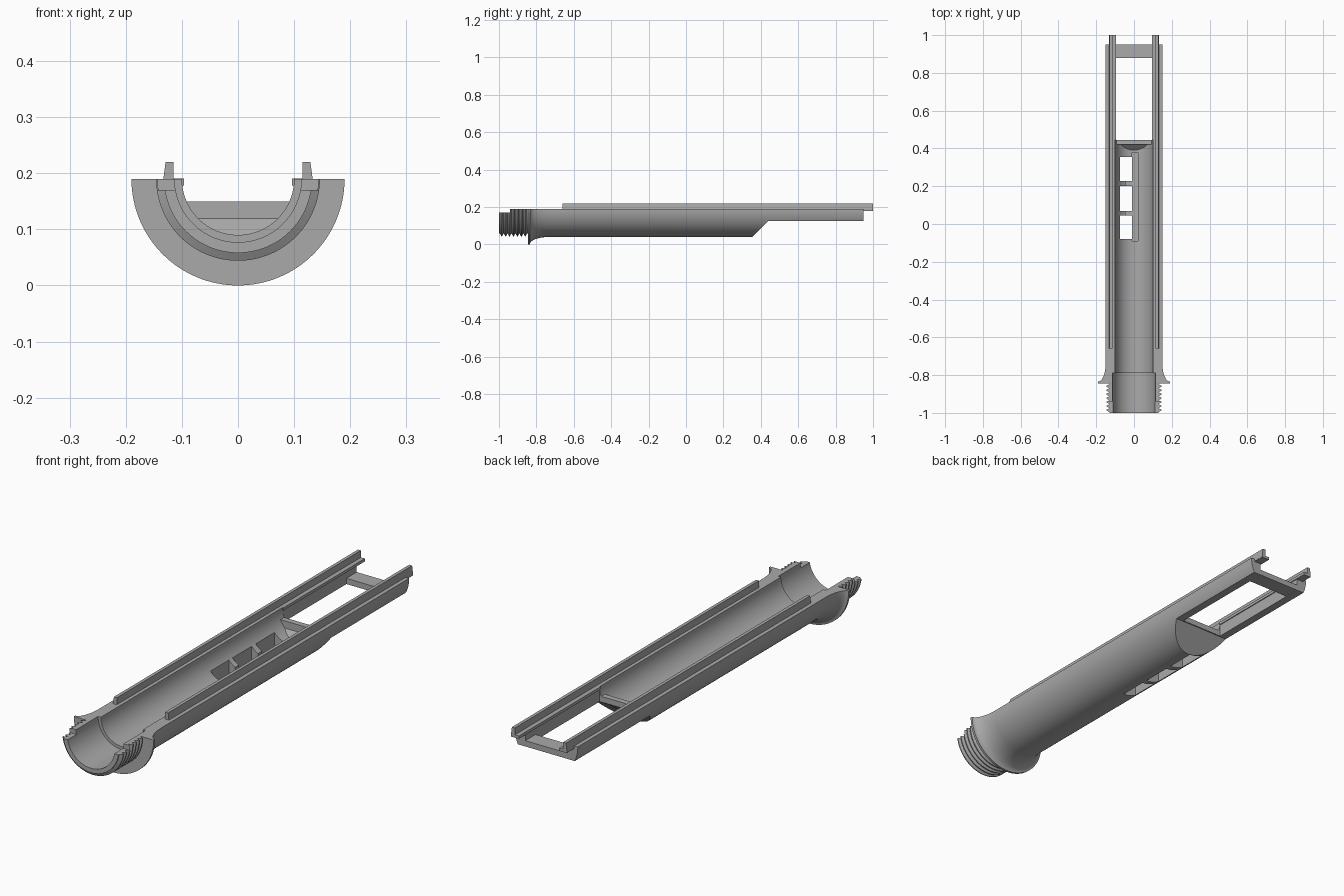
import bpy, bmesh, math

old = bpy.data.objects.get("Cube")
if old:
    bpy.data.objects.remove(old, do_unlink=True)

AXIS_Z = 0.19
grey = bpy.data.materials.new("plain grey")
grey.use_nodes = True
grey.diffuse_color = (0.4, 0.4, 0.4, 1)
grey.node_tree.nodes["Principled BSDF"].inputs["Base Color"].default_value = (0.4, 0.4, 0.4, 1)


def finish(name, bm):
    bmesh.ops.recalc_face_normals(bm, faces=bm.faces)
    mesh = bpy.data.meshes.new(name)
    bm.to_mesh(mesh)
    bm.free()
    mesh.materials.append(grey)
    obj = bpy.data.objects.new(name, mesh)
    bpy.context.collection.objects.link(obj)
    return obj


def prism(name, outline, start, end, axis):
    """Extrude an outline: (y, z) points along x, or (x, z) points along y."""
    bm = bmesh.new()
    place = (lambda p, t: (t, *p)) if axis == "x" else (lambda p, t: (p[0], t, p[1]))
    rings = [[bm.verts.new(place(p, t)) for p in outline] for t in (start, end)]
    for ring in rings:
        bm.faces.new(ring)
    for i in range(len(outline)):
        j = (i + 1) % len(outline)
        bm.faces.new((rings[0][i], rings[0][j], rings[1][j], rings[1][i]))
    return finish(name, bm)


def box(name, x, y, z):
    outline = [(y[0], z[0]), (y[1], z[0]), (y[1], z[1]), (y[0], z[1])]
    return prism(name, outline, x[0], x[1], "x")


def half_lathe(name, profile, steps=64):
    """Sweep a closed (y, radius) profile through the lower half turn."""
    bm = bmesh.new()
    rings = []
    for s in range(steps + 1):
        a = math.pi * (1 + s / steps)
        rings.append([bm.verts.new((r * math.cos(a), y, AXIS_Z + r * math.sin(a)))
                      for y, r in profile])
    for a, b in zip(rings, rings[1:]):
        for i in range(len(profile)):
            j = (i + 1) % len(profile)
            bm.faces.new((a[i], a[j], b[j], b[i]))
    bm.faces.new(rings[0])
    bm.faces.new(rings[-1])
    return finish(name, bm)


def cut(target, cutter):
    mod = target.modifiers.new("cut", "BOOLEAN")
    mod.operation, mod.solver, mod.object = "DIFFERENCE", "EXACT", cutter
    bpy.context.view_layer.objects.active = target
    bpy.ops.object.modifier_apply(modifier=mod.name)
    bpy.data.objects.remove(cutter, do_unlink=True)


# Half tube: stepped bore, threaded neck, flared collar, straight barrel
profile = [(0.95, 0.10), (-0.79, 0.10), (-0.79, 0.113), (-1.0, 0.113), (-1.0, 0.132)]
teeth, pitch = 7, 0.021
for i in range(teeth):
    y = -0.995 + i * pitch
    profile += [(y, 0.132), (y + 0.008, 0.146), (y + 0.012, 0.146), (y + 0.019, 0.132)]
profile += [(-0.845, 0.132), (-0.845, 0.19), (-0.835, 0.19)]
for i in range(1, 11):
    a = math.radians(9 * i)
    profile.append((-0.735 - 0.1 * math.cos(a), 0.19 - 0.04 * math.sin(a)))
profile += [(0.95, 0.15)]
barrel = half_lathe("barrel", profile)

# Neck top step, sloped underside, rear opening
cut(barrel, box("neck_cut", (-0.3, 0.3), (-1.1, -0.94), (0.17, 0.3)))
cut(barrel, prism("underside_cut", [(0.255, -0.06), (0.44, 0.125), (1.1, 0.125), (1.1, -0.06)],
                  -0.3, 0.3, "x"))
cut(barrel, box("opening_cut", (-0.1, 0.1), (0.445, 1.1), (0.05, 0.3)))

# Three side windows and the shallow floor recess beside them
for y in ((-0.08, 0.045), (0.07, 0.2), (0.228, 0.355)):
    cut(barrel, box("window_cut", (-0.075, -0.01), y, (-0.1, 0.16)))
cut(barrel, box("recess_cut", (-0.011, 0.022), (-0.09, 0.378), (0.072, 0.16)))
cut(barrel, box("rib_cut", (-0.045, -0.005), (-0.08, 0.355), (0.078, 0.16)))

# Sloped wall closing the bore, and the rear cross bar
end_wall = prism("end_wall", [(0.391, 0.09), (0.42, 0.119), (0.42, 0.15), (0.445, 0.15),
                              (0.445, 0.1255), (0.44, 0.1255), (0.398, 0.0835)],
                 -0.098, 0.098, "x")
cross_bar = box("cross_bar", (-0.11, 0.11), (0.88, 0.95), (0.1252, 0.15))

# Paired guide rails with inner ledges
for side, sign in (("left", 1), ("right", -1)):
    rail = [(sign * x, z) for x, z in ((0.115, 0.18), (0.133, 0.18), (0.133, 0.19),
                                       (0.129, 0.22), (0.115, 0.22))]
    prism(side + "_rail", rail, -0.66, 1.0, "y")
    box(side + "_ledge", sorted((sign * 0.096, sign * 0.132)), (0.445, 1.0), (0.178, 0.1902))

bpy.ops.object.select_all(action="DESELECT")
barrel.select_set(True)
bpy.context.view_layer.objects.active = barrel
bpy.ops.object.shade_smooth_by_angle(angle=math.radians(25))
